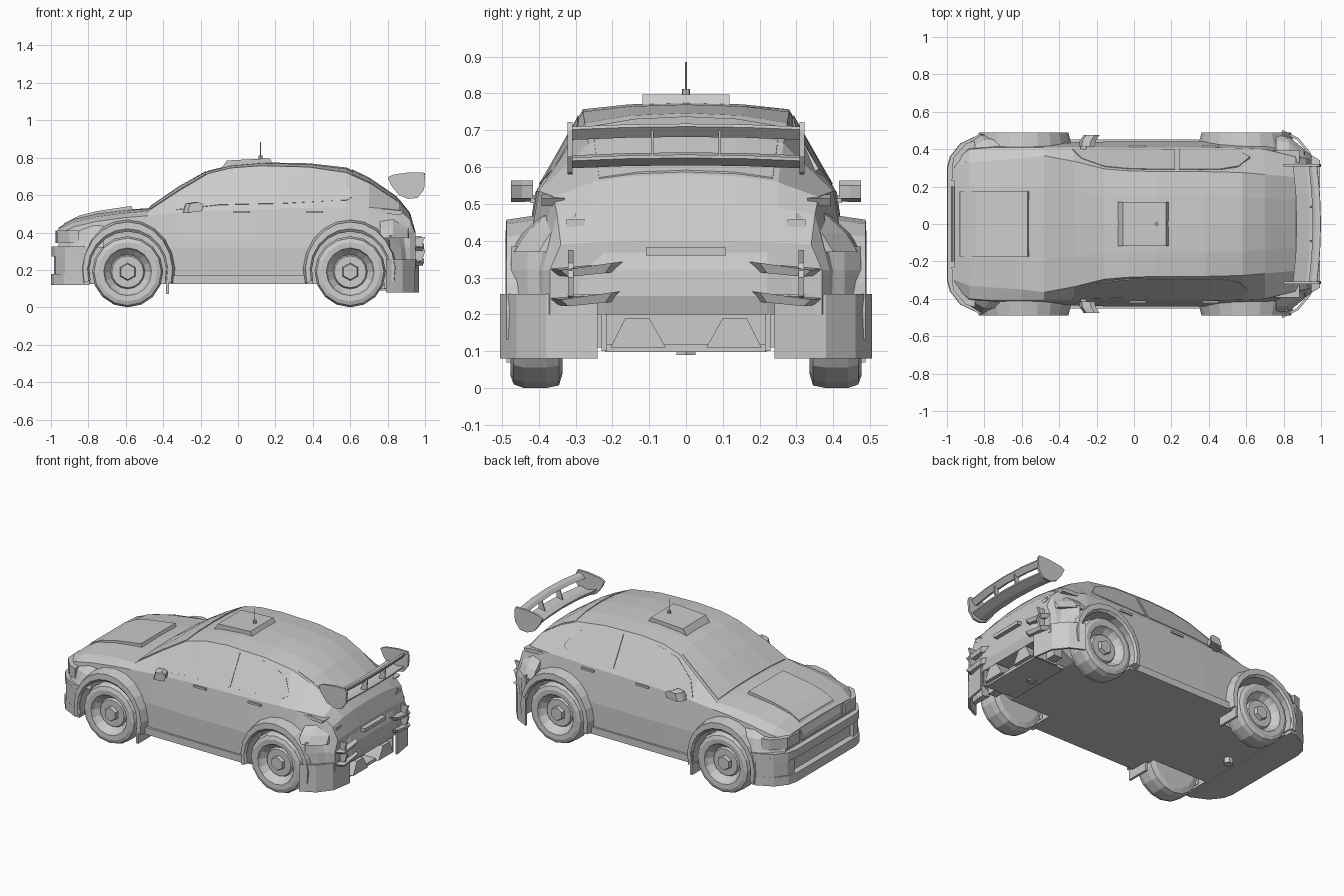
import bpy, bmesh, math

if "Cube" in bpy.data.objects:
    bpy.data.objects.remove(bpy.data.objects["Cube"])

def mesh(name, verts, faces, mirror=False):
    me = bpy.data.meshes.new(name)
    me.from_pydata(verts, [], faces)
    bm = bmesh.new()
    bm.from_mesh(me)
    bmesh.ops.recalc_face_normals(bm, faces=bm.faces)
    bm.to_mesh(me)
    bm.free()
    ob = bpy.data.objects.new(name, me)
    bpy.context.collection.objects.link(ob)
    if mirror:
        ob.modifiers.new("mirror", 'MIRROR').use_axis = (False, True, False)
    return ob

def loft(name, rings, mirror=False, caps=True):
    n = len(rings[0])
    faces = [(k*n+i, k*n+(i+1) % n, (k+1)*n+(i+1) % n, (k+1)*n+i)
             for k in range(len(rings)-1) for i in range(n)]
    if caps:
        faces += [tuple(range(n)), tuple(range((len(rings)-1)*n, len(rings)*n))]
    else:
        k = len(rings)-1
        faces += [(k*n+i, k*n+(i+1) % n, (i+1) % n, i) for i in range(n)]
    return mesh(name, [p for r in rings for p in r], faces, mirror)

def prism(name, pts, axis, lo, hi, mirror=False):
    put = {'x': lambda p, c: (c, p[0], p[1]),
           'y': lambda p, c: (p[0], c, p[1]),
           'z': lambda p, c: (p[0], p[1], c)}[axis]
    return loft(name, [[put(p, c) for p in pts] for c in (lo, hi)], mirror)

def box(name, x0, x1, y0, y1, z0, z1, mirror=False):
    return prism(name, [(x0, y0), (x1, y0), (x1, y1), (x0, y1)], 'z', z0, z1, mirror)

def sym(pts):
    return pts + [(x, -y) for x, y in reversed(pts)]

def disc(cx, cz, r, n, y):
    return [(cx+r*math.sin(2*math.pi*i/n), y, cz-r*math.cos(2*math.pi*i/n)) for i in range(n)]

# body stations: x, sill/mid half width, belt half width, belt z, roof half width, roof edge z, centre z
ST = [(-.96, .36, .34, .39, .30, .415, .425),
      (-.88, .42, .40, .43, .33, .455, .475),
      (-.75, .43, .41, .46, .34, .485, .505),
      (-.60, .43, .41, .48, .35, .505, .522),
      (-.48, .43, .41, .49, .365, .515, .53),
      (-.32, .435, .41, .505, .335, .62, .64),
      (-.16, .44, .41, .515, .295, .715, .73),
      (-.04, .44, .41, .52, .285, .745, .76),
      (.12, .44, .41, .525, .28, .757, .775),
      (.38, .44, .41, .53, .28, .75, .77),
      (.58, .44, .405, .535, .275, .72, .747),
      (.70, .435, .40, .535, .265, .665, .69),
      (.86, .41, .36, .52, .25, .56, .58),
      (.92, .39, .35, .47, .25, .49, .505),
      (.95, .37, .34, .39, .25, .395, .40)]

def station(x):
    for a, b in zip(ST, ST[1:]):
        if a[0] <= x <= b[0]:
            t = (x-a[0])/(b[0]-a[0])
            return [p+(q-p)*t for p, q in zip(a, b)]

def top_points(x, scale=1, dz=0):
    _, _, _, _, wr, zr, zc = station(x)
    half = [(wr*scale, zr+dz), (wr*.55*scale, zr+(zc-zr)*.75+dz)]
    return half + [(0, zc+dz)] + [(-y, z) for y, z in reversed(half)]

def section(x):
    _, ws, wb, zb, *_ = station(x)
    low = [(ws, .2 if x > .8 else .125), (ws, .32), (wb, zb)]
    return [(x, y, z) for y, z in low + top_points(x) + [(-y, z) for y, z in reversed(low)]]

body = loft("body_shell", [section(s[0]) for s in ST])

# wheel wells cut from the shell
for cx in (-.59, .6):
    for s in (-1, 1):
        cut = loft("wheel_well_cutter", [disc(cx, .195, .21, 20, s*.29), disc(cx, .195, .21, 20, s*.6)])
        cut.hide_render = True
        cut.hide_set(True)
        m = body.modifiers.new("well", 'BOOLEAN')
        m.operation, m.object, m.solver = 'DIFFERENCE', cut, 'EXACT'

# wheels, hubs and flared arches
TYRE = [(.15, .335), (.183, .345), (.19, .38), (.19, .44), (.18, .468), (.158, .476),
        (.128, .474), (.12, .455), (.092, .425), (.085, .44)]
for end, cx in (("front", -.59), ("rear", .6)):
    loft(end+"_wheel", [disc(cx, .19, r, 16, y) for r, y in TYRE], True)
    loft(end+"_wheel_hub", [disc(cx, .19, .05, 6, .43), disc(cx, .19, .042, 6, .462)], True)
    arch = []
    for i in range(13):
        a = math.radians(-14+208*i/12)
        c, s = math.cos(a), math.sin(a)
        arch.append([(cx+rx*c, y, .195+rz*s) for rx, rz, y in
                     ((.205, .21, .36), (.205, .21, .478), (.215, .225, .49),
                      (.24, .262, .488), (.262, .275, .40), (.262, .275, .36))])
    loft(end+"_wheel_arch", arch, True)

# windows follow the shell surface
def side_window(name, pts):
    rows = []
    for d in (-.01, .004):
        row = []
        for x, t in pts:
            _, _, wb, zb, wr, zr, _ = station(x)
            row.append((x, wb+(wr-wb)*t+d*.87, zb+(zr-zb)*t+d*.5))
        rows.append(row)
    loft(name, rows, True)

side_window("front_side_window", [(-.33, .15), (-.1, .14), (.22, .12), (.22, .92), (.12, .92),
                                  (-.04, .92), (-.16, .9), (-.28, .72)])
side_window("rear_side_window", [(.24, .12), (.58, .2), (.62, .35), (.56, .75), (.46, .9), (.38, .92), (.24, .92)])

def top_window(name, xs):
    loft(name, [[(x, y, z) for y, z in top_points(x, .94, .005) + top_points(x, .94, -.02)[::-1]] for x in xs])

top_window("windscreen", [-.47, -.32, -.17])
top_window("rear_window", [.61, .70, .85])

# bonnet bulge, roof vent and aerial
prism("bonnet_bulge", [(-.94, .43), (-.93, .45), (-.85, .49), (-.75, .515), (-.57, .542), (-.555, .50)],
      'y', -.175, .175)
prism("roof_vent", [(-.09, .74), (-.06, .785), (.17, .797), (.185, .77), (.1, .74)], 'y', -.118, .118)
for nm, r, z0, z1 in (("aerial_base", .011, .79, .812), ("aerial_rod", .0025, .81, .885)):
    prism(nm, [(.12+r*math.cos(i*math.pi/4), r*math.sin(i*math.pi/4)) for i in range(8)], 'z', z0, z1)

# front bumper layers
def front_plan(d):
    return sym([(-1+d, .30), (-.985+d, .36), (-.93+d, .43), (-.83, .478), (-.795, .478), (-.795, .3)])

prism("front_splitter", front_plan(0), 'z', .12, .178)
prism("front_intake_back", front_plan(.045), 'z', .175, .28)
prism("front_bumper_lip", front_plan(.004), 'z', .272, .325)
prism("front_bumper_corner", [(-.985, .30), (-.975, .36), (-.925, .432), (-.82, .482), (-.795, .482), (-.88, .3)],
      'z', .15, .30, True)
loft("front_fender_corner", [[(x, y, z) for x, y in ((-.955+d, .33), (-.90+d, .425-d), (-.82+d, .475-d*1.3), (-.72, .475-d*1.3), (-.72, .33))]
                             for z, d in ((.32, 0), (.40, .02), (.44, .05))], True).modifiers.new(
    "well", 'BOOLEAN').object = [o for o in bpy.data.objects if "cutter" in o.name and o.data.vertices[0].co.x < 0
                                 and o.data.vertices[0].co.y > 0][0]
prism("front_grille", [(-.975, .345), (-.972, .375), (-.96, .412), (-.9, .41), (-.9, .345)], 'y', -.2, .2)
prism("headlight", [(-.975, .23), (-.968, .35), (-.90, .43), (-.85, .445), (-.85, .33), (-.93, .23)],
      'z', .345, .412, True)

# side details
box("side_skirt", -.385, .37, .38, .452, .125, .17, True)
box("front_mud_flap", -.385, -.37, .335, .488, .07, .22, True)
for x in (-.025, .365):
    box("door_handle", x, x+.09, .40, .422, .503, .516, True)
loft("door_mirror", [[(x+dx, y, z) for x, z in ((-.29, .505), (-.21, .515), (-.205, .55), (-.23, .563), (-.275, .555))]
                     for y, dx in ((.415, -.005), (.445, 0), (.475, .02))], True)
prism("mirror_stalk", [(.38, .505), (.44, .505), (.44, .52), (.38, .53)], 'x', -.285, -.255, True)
prism("side_tail_light", [(.71, .515), (.80, .525), (.885, .515), (.87, .495), (.78, .50)], 'y', .33, .392, True)

# rear bumper, number plate bar, fins and lights
loft("rear_bumper", [[(x, y, z) for x, y in sym([(.965+d, .22), (.93+d, .35), (.87+d, .43), (.81, .475), (.81, .3)])]
                     for z, d in ((.20, -.01), (.25, .005), (.32, 0), (.385, -.02))])
box("number_plate_bar", .94, .98, -.108, .108, .36, .382)
for z in (.335, .255):
    loft("rear_bumper_fin", [[(.93, y0, z+a), (.93, y1, z+b), (x, y1-.04, z+b-.005), (x, y0+.05, z+a-.005)]
                             for a, b, x, y0, y1 in ((-.018, -.028, .985, .17, .36), (.01, -.01, .995, .15, .38))], True)
prism("rear_fin_post", [(.93, .24), (.985, .25), (1.0, .30), (.985, .34), (1.0, .375), (.93, .37)],
      'y', .305, .32, True)
loft("rear_corner_fender", [[(x, y, z) for x, y in ((.76, .3), (.76, .475-d), (.83, .465-d), (.91, .40-d), (.93, .3))]
                            for z, d in ((.37, 0), (.42, .03), (.475, .09))], True).modifiers.new(
    "well", 'BOOLEAN').object = [o for o in bpy.data.objects if "cutter" in o.name and o.data.vertices[0].co.x > 0
                                 and o.data.vertices[0].co.y > 0][0]
box("rear_reflector", .90, .935, .275, .325, .438, .458, True)
prism("rear_mud_flap", [(.79, .505), (.88, .46), (.945, .38), (.968, .24), (.956, .24), (.933, .375), (.87, .45), (.79, .49)],
      'z', .08, .255, True)

# diffuser and undertray
box("diffuser_floor", .72, .94, -.22, .22, .098, .118)
prism("diffuser_tunnel", [(.055, .11), (.205, .11), (.165, .19), (.10, .19)], 'x', .80, .965, True)
box("diffuser_side", .78, .95, .215, .23, .10, .21, True)
box("diffuser_back", .80, .86, -.3, .3, .11, .21)
for x in (-.72, .78):
    prism("undertray_hook", [(x+.03*math.cos(i*math.pi/3), .03*math.sin(i*math.pi/3)) for i in range(6)], 'z', .09, .13)

# rear wing: two bowed blades between end plates
def blade(name, prof):
    loft(name, [[(x-.02*(y/.31)**2, y, z-.008*(y/.31)**2) for x, z in prof] for y in (-.31, -.16, 0, .16, .31)])

blade("wing_lower_blade", [(.87, .64), (.89, .612), (.94, .605), (.99, .625), (.99, .634), (.94, .622)])
blade("wing_upper_blade", [(.955, .69), (.975, .682), (1.0, .71), (.998, .718), (.97, .708)])
prism("wing_end_plate", [(.80, .695), (.83, .71), (.92, .722), (.99, .722), (1.0, .70), (.995, .63),
                         (.96, .585), (.91, .58), (.86, .60), (.82, .65)], 'y', .308, .322, True)
prism("wing_support", [(.94, .615), (.985, .625), (.99, .70), (.965, .70)], 'y', .088, .095, True)
